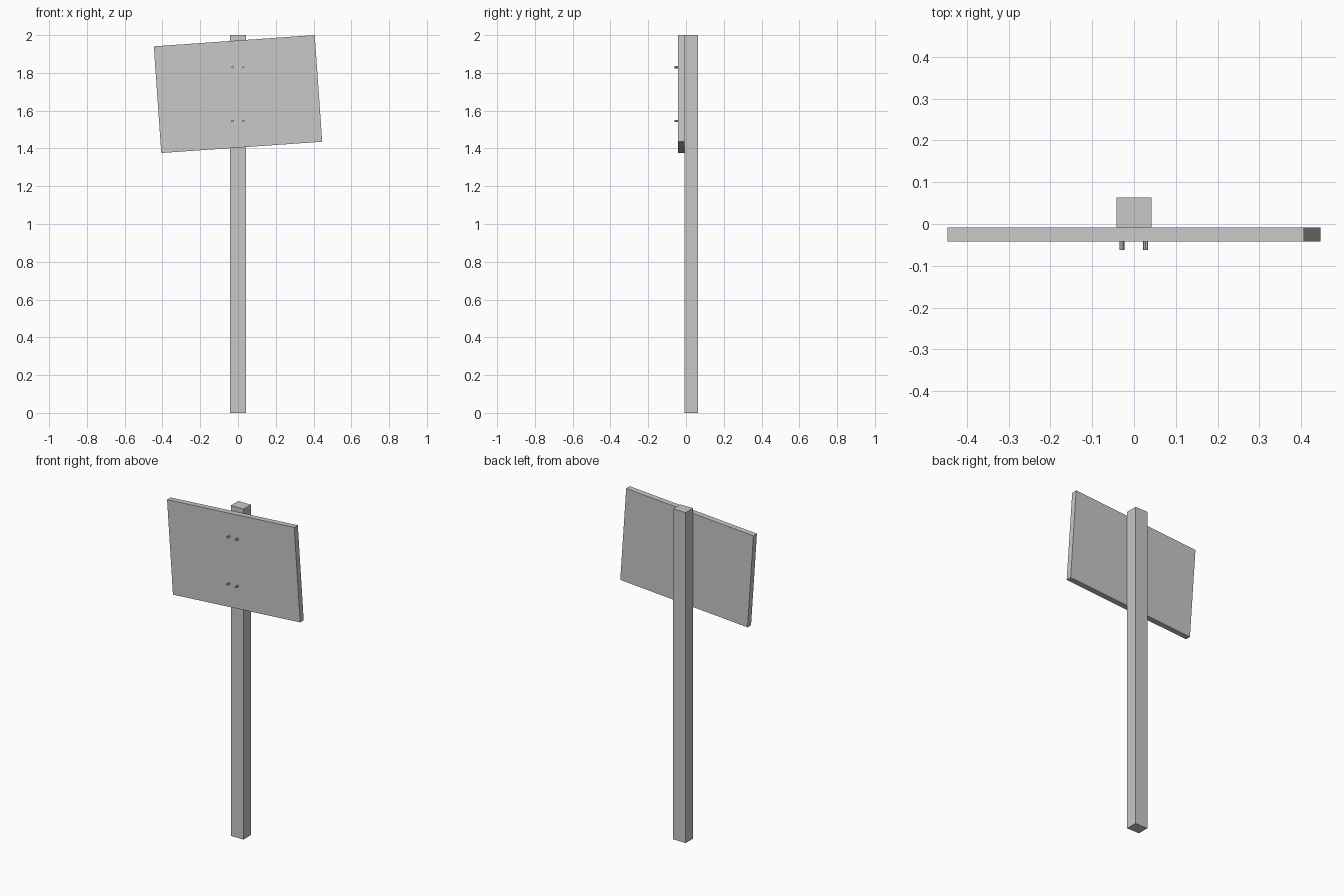
import bpy
from math import radians
from mathutils import Matrix, Vector

cube = bpy.data.objects.get("Cube")
if cube:
    bpy.data.objects.remove(cube, do_unlink=True)

# Single plain grey
grey = bpy.data.materials.new("plain grey")
grey.use_nodes = True
grey.diffuse_color = (0.58, 0.58, 0.58, 1)
grey.node_tree.nodes["Principled BSDF"].inputs["Base Color"].default_value = grey.diffuse_color


def finish(name):
    obj = bpy.context.object
    obj.name = name
    obj.data.materials.append(grey)
    return obj


def box(name, size, centre, tilt=0.0):
    bpy.ops.mesh.primitive_cube_add(size=1, location=centre, rotation=(0, tilt, 0))
    obj = finish(name)
    obj.data.transform(Matrix.Diagonal((*size, 1)))
    return obj


FRONT_OF_POST = -0.008
POST_DEPTH = 0.071
BOARD_THICK = 0.034
NAIL_TIP = -0.062

# Square upright post
box("post", (0.084, POST_DEPTH, 2.0), (0, FRONT_OF_POST + POST_DEPTH / 2, 1.0))

# Slightly crooked board on the front of the post
board_front = FRONT_OF_POST - BOARD_THICK
box("sign_board", (0.854, BOARD_THICK, 0.566),
    (0, FRONT_OF_POST - BOARD_THICK / 2, 1.688), radians(-4))

# Four nails holding the board
nail_root = board_front + 0.01
for side, x in (("right", -0.029), ("left", 0.028)):
    for level, z in (("lower", 1.545), ("upper", 1.83)):
        bpy.ops.mesh.primitive_cylinder_add(
            vertices=8, radius=0.006, depth=nail_root - NAIL_TIP,
            location=Vector((x, (nail_root + NAIL_TIP) / 2, z)),
            rotation=(radians(90), 0, 0))
        finish(f"nail_{level}_{side}")
